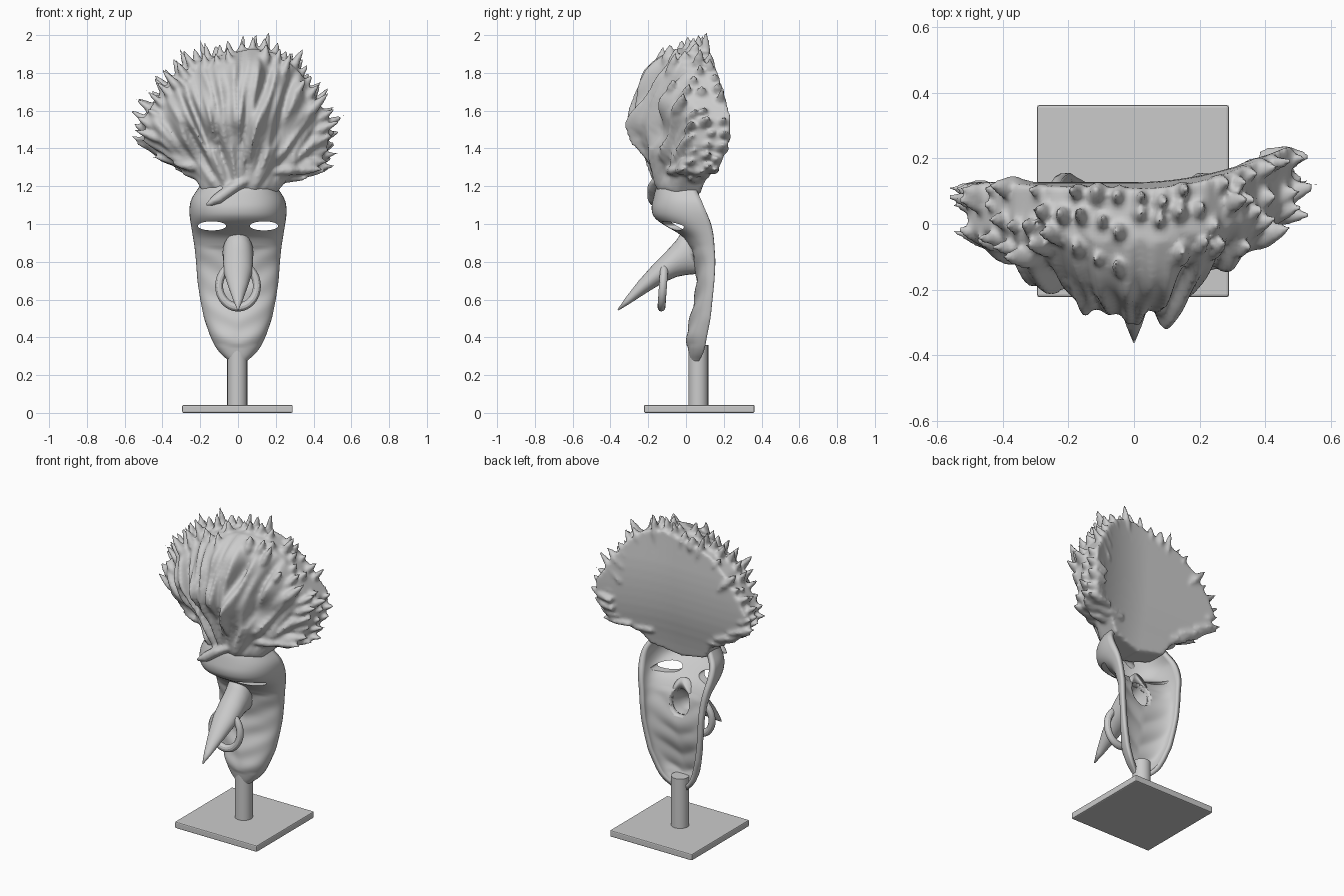
import bpy, bmesh, math, random
from mathutils import Vector, noise

if "Cube" in bpy.data.objects:
    bpy.data.objects.remove(bpy.data.objects["Cube"])

random.seed(4)


def add_mesh(name, verts, faces, fix_normals=True):
    me = bpy.data.meshes.new(name)
    me.from_pydata(verts, [], faces)
    if fix_normals:
        bm = bmesh.new()
        bm.from_mesh(me)
        bmesh.ops.recalc_face_normals(bm, faces=bm.faces)
        bm.to_mesh(me)
        bm.free()
    me.shade_smooth()
    ob = bpy.data.objects.new(name, me)
    bpy.context.collection.objects.link(ob)
    return ob


def interp(table, a, col=1):
    if a <= table[0][0]:
        return table[0][col]
    for p, q in zip(table, table[1:]):
        if a <= q[0]:
            return p[col] + (q[col] - p[col]) * (a - p[0]) / (q[0] - p[0])
    return table[-1][col]


def soft(table, a, col=1, r=0.02):
    return sum(interp(table, a + d * r, col) for d in (-1, -.5, 0, .5, 1)) / 5


def loft(name, sections, n=24):
    """Oval rings spanning an upper and a lower (y, z) point, with a half width."""
    verts, faces = [], []
    for uy, uz, ly, lz, hw in sections:
        for k in range(n):
            a = 2 * math.pi * k / n
            c = math.cos(a) / 2
            verts.append((hw * math.sin(a), (uy + ly) / 2 + (uy - ly) * c,
                          (uz + lz) / 2 + (uz - lz) * c))
    for i in range(len(sections) - 1):
        for k in range(n):
            m = (k + 1) % n
            faces.append((i*n + k, i*n + m, (i+1)*n + m, (i+1)*n + k))
    faces += [tuple(range(n))[::-1], tuple(range(len(verts) - n, len(verts)))]
    return add_mesh(name, verts, faces)


def cut(ob, cutter):
    m = ob.modifiers.new("cut", 'BOOLEAN')
    m.operation, m.solver, m.object = 'DIFFERENCE', 'EXACT', cutter
    cutter.hide_render = True
    cutter.display_type = 'WIRE'


# Stand: square plate and round post
bpy.ops.mesh.primitive_cube_add(size=1, location=(-.003, .07, .021))
base = bpy.context.object
base.name = "base_plate"
base.scale = (.585, .585, .042)
bpy.ops.object.transform_apply(location=False, rotation=False, scale=True)
bev = base.modifiers.new("bevel", 'BEVEL')
bev.width, bev.segments = .007, 2
bpy.ops.mesh.primitive_cylinder_add(vertices=24, radius=.053, depth=.33, location=(-.004, .065, .195))
bpy.context.object.name = "post"
bpy.ops.object.shade_smooth_by_angle()

# Mask shell: height, half width, front y, back rim y
FACE = [(.265, .03, .03, .06), (.29, .07, .02, .08), (.34, .115, .01, .1), (.4, .145, 0, .11),
        (.5, .18, .02, .13), (.6, .2, .045, .14), (.7, .215, .055, .15), (.8, .222, .045, .155),
        (.88, .23, .02, .15), (.94, .24, -.02, .145), (.99, .248, -.11, .135), (1.03, .255, -.17, .12),
        (1.08, .258, -.185, .1), (1.13, .25, -.175, .08), (1.19, .21, -.16, .05), (1.22, .19, -.14, .04)]
ROWS, COLS = 90, 48
verts, faces = [], []
for i in range(ROWS + 1):
    z = .265 + .955 * i / ROWS
    w, yf, yr = (soft(FACE, z, c) for c in (1, 2, 3))
    for j in range(COLS + 1):
        a = math.pi * j / COLS
        c, s = math.cos(a), max(math.sin(a), 0)
        x = w * math.copysign(abs(c) ** .85, c)
        groove = .004 * math.sin(48 * (z - .5 * abs(x))) * s if .36 < z < .88 else 0
        verts.append((x, yr - (yr - yf) * s ** .8 + groove, z))
for i in range(ROWS):
    for j in range(COLS):
        k = i * (COLS + 1) + j
        faces.append((k, k + COLS + 1, k + COLS + 2, k + 1))
mask = add_mesh("mask_face", verts, faces, False)
sol = mask.modifiers.new("shell", 'SOLIDIFY')
sol.thickness, sol.offset = .028, -1

# Eye openings
for side in (-1, 1):
    bpy.ops.mesh.primitive_cylinder_add(vertices=32, radius=1, depth=.36, location=(side * .138, -.12, .99),
                                        rotation=(math.pi / 2, 0, 0))
    eye = bpy.context.object
    eye.name = "eye_cutter"
    eye.scale = (.075, .024, 1)
    cut(mask, eye)

# Pointed nose, hollow at the back
nose = loft("nose", [(.03, .975, .075, .72, .07), (-.025, .955, .05, .735, .082), (-.05, .915, .0, .73, .08),
                     (-.1, .86, -.05, .72, .08), (-.17, .79, -.12, .69, .074), (-.25, .70, -.21, .635, .05),
                     (-.32, .61, -.295, .58, .024), (-.362, .548, -.356, .543, .003)])
hollow = loft("nose_hollow_cutter", [(.14, .92, .15, .73, .085), (.04, .91, .06, .745, .068),
                                     (-.03, .86, 0, .755, .055), (-.12, .79, -.1, .735, .03)])
cut(mask, hollow)
cut(nose, hollow)

# Nose ring
bpy.ops.mesh.primitive_torus_add(major_segments=48, minor_segments=12, major_radius=.1, minor_radius=.021,
                                 location=(0, -.122, .672), rotation=(math.radians(86), 0, 0))
ring = bpy.context.object
ring.name = "nose_ring"
ring.scale = (1, 1.12, 1)
bpy.ops.object.shade_smooth_by_angle()

# Hair fan: outline in x, z; central front profile; sideways falloff; back profile
OUT = [(0, 1.12), (-.18, 1.16), (-.22, 1.23), (-.37, 1.35), (-.49, 1.42), (-.51, 1.54), (-.44, 1.65),
       (-.36, 1.76), (-.25, 1.85), (-.1, 1.89), (.08, 1.93), (.22, 1.9), (.33, 1.8), (.41, 1.67),
       (.48, 1.56), (.475, 1.42), (.41, 1.27), (.28, 1.26), (.2, 1.16), (0, 1.12)]
MID = [(1.12, -.17), (1.28, -.18), (1.42, -.23), (1.58, -.31), (1.68, -.28), (1.78, -.22), (1.88, -.13), (1.96, -.04)]
SIDE = [(-.58, 0), (-.5, .1), (-.4, .38), (-.2, .65), (-.1, .92), (.05, 1), (.13, 1), (.2, .58),
        (.3, .34), (.4, .18), (.57, 0)]
BACK = [(1.12, .04), (1.2, .06), (1.3, .1), (1.6, .135), (2, .1)]


def back_y(x, z):
    return soft(BACK, z, 1, .12) + (.5 * x * x if x > 0 else 0)


def front_y(x, z, t):
    ang, rad = math.atan2(x, z - 1.0), math.hypot(x, z - 1.0)
    amp = min(1, max(0, (z - 1.15) * 4))
    y = soft(MID, z, 1, .05) * soft(SIDE, x, 1, .04)
    y += amp * (.09 * noise.noise((ang * 8, rad * 4, 3)) + .05 * noise.noise((ang * 20, rad * 4.5, 8)))
    b = back_y(x, z)
    y += (b - y) * .3 * t ** 8
    return min(y, b - .04)


def resample(pts, n):
    lens = [0]
    for p, q in zip(pts, pts[1:]):
        lens.append(lens[-1] + math.dist(p, q))
    table = [(l, p[0], p[1]) for l, p in zip(lens, pts)]
    return [(interp(table, lens[-1] * k / n, 1), interp(table, lens[-1] * k / n, 2)) for k in range(n)]


N, T, CZ = 200, 30, 1.5
rim = resample(OUT, N)
verts, faces = [], []
levels = [(1, k / T) for k in range(1, T + 1)] + [(0, k / T) for k in range(T, 0, -1)]
for front, t in levels:
    for rx, rz in rim:
        x, z = rx * t, CZ + (rz - CZ) * t
        verts.append((x, front_y(x, z, t) if front else back_y(x, z), z))
for i in range(len(levels) - 1):
    for k in range(N):
        m = (k + 1) % N
        faces.append((i*N + k, i*N + m, (i+1)*N + m, (i+1)*N + k))
L = len(verts)
verts += [(0, front_y(0, CZ, 0), CZ), (0, back_y(0, CZ), CZ)]
for k in range(N):
    m = (k + 1) % N
    faces += [(L, m, k), (L + 1, L - N + k, L - N + m)]


def spike(base_pt, d, length, r):
    """Closed flame-like cone, stretched back into the hair mesh."""
    d = d.normalized()
    u = d.cross(Vector((0, 1, 0))).normalized()
    v = d.cross(u)
    s = len(verts)
    for h, f in ((-.9, .7), (0, 1), (.5, .6)):
        for j in range(8):
            a = math.pi * j / 4
            verts.append(tuple(base_pt + d * h * length + (u * math.cos(a) + v * math.sin(a) * 1.4) * r * f))
    verts.append(tuple(base_pt + d * length))
    for j in range(8):
        m = (j + 1) % 8
        faces.extend([(s+j, s+m, s+8+m, s+8+j), (s+8+j, s+8+m, s+16+m, s+16+j), (s+16+j, s+16+m, s+24)])
    faces.append(tuple(range(s + 7, s - 1, -1)))


# Uneven rows of spikes along the rim, from the front edge to the back edge
for depth, t, count, wob in ((.06, .92, 40, .06), (.42, .98, 46, .2), (.82, .99, 42, .08)):
    for x, z in resample(OUT, count):
        if z < 1.22 or abs(x) < .24 and z < 1.4 or random.random() < .1:
            continue
        t2 = t * random.uniform(.96, 1)
        px, pz = x * t2, CZ + (z - CZ) * t2
        f, b = front_y(px, pz, t2), back_y(px, pz)
        y = f + (b - f) * (depth + random.uniform(-wob, wob))
        d = Vector((x + random.uniform(-.1, .1), random.uniform(-.04, .14), z - 1.25))
        spike(Vector((px, y, pz)), d, random.uniform(.07, .14), random.uniform(.02, .032))

# Loose lock curling over the forehead
for k in range(4):
    spike(Vector((-.03 - .025 * k, -.165, 1.19 - .018 * k)), Vector((-.6, -.1, -.35)), .09, .032)
hair = add_mesh("hair", verts, faces)
rm = hair.modifiers.new("fuse", 'REMESH')
rm.mode, rm.voxel_size, rm.use_smooth_shade = 'VOXEL', .011, True
sm = hair.modifiers.new("soften", 'SMOOTH')
sm.factor, sm.iterations = .5, 3
